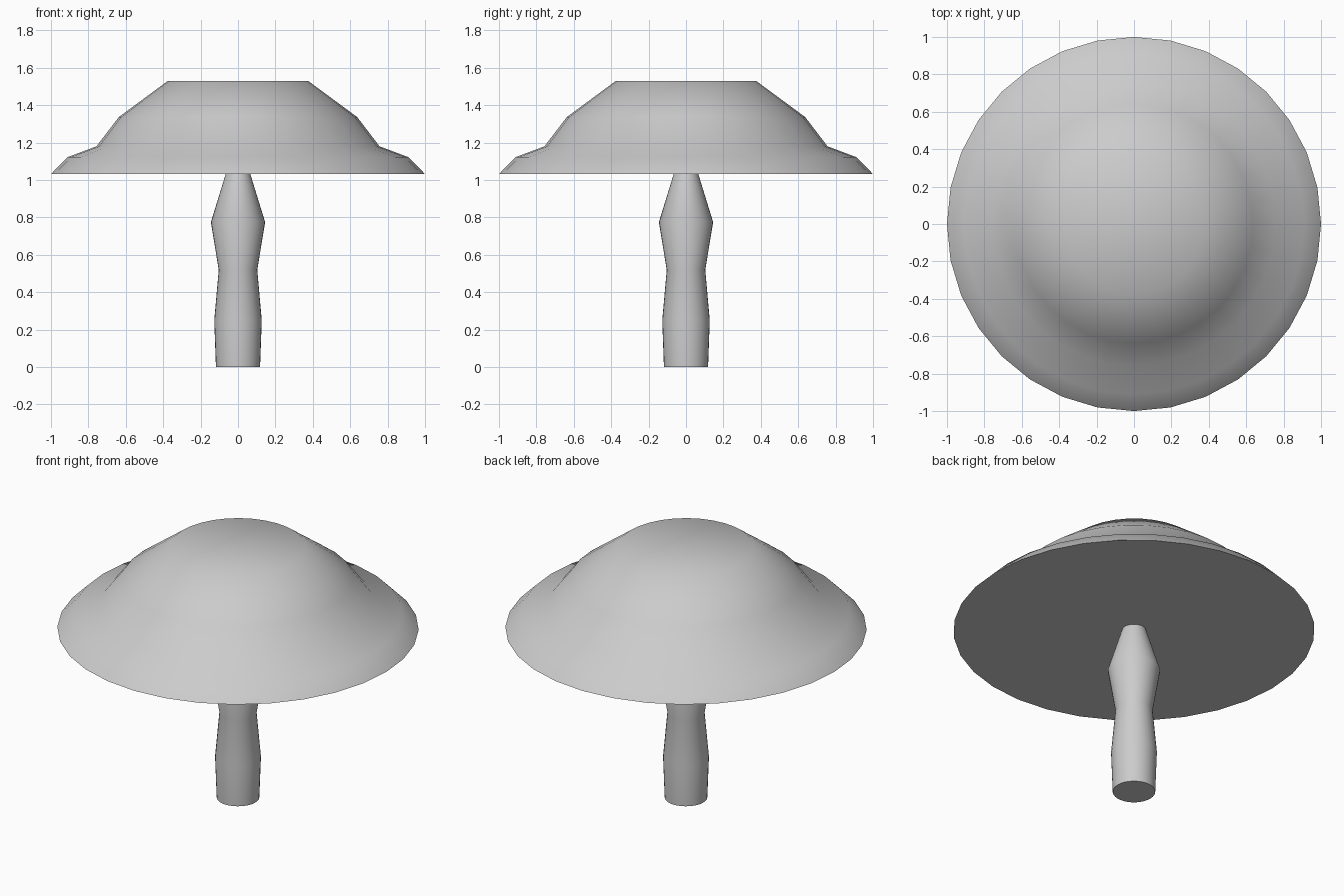
import bpy, bmesh
from math import pi, radians, sin, cos

if "Cube" in bpy.data.objects:
    bpy.data.objects.remove(bpy.data.objects["Cube"])

SIDES = 32


def lathe(name, profile):
    """Closed solid of revolution from (radius, z) points, bottom to top."""
    bm = bmesh.new()
    rings = [[bm.verts.new((r * cos(2 * pi * i / SIDES), r * sin(2 * pi * i / SIDES), z))
              for i in range(SIDES)] for r, z in profile]
    for low, high in zip(rings, rings[1:]):
        for i in range(SIDES):
            j = (i + 1) % SIDES
            bm.faces.new((low[i], low[j], high[j], high[i]))
    # end caps as triangle fans
    for ring, z in ((rings[0], profile[0][1]), (rings[-1], profile[-1][1])):
        centre = bm.verts.new((0, 0, z))
        for i in range(SIDES):
            bm.faces.new((ring[i], ring[(i + 1) % SIDES], centre))
    bmesh.ops.recalc_face_normals(bm, faces=bm.faces)
    mesh = bpy.data.meshes.new(name)
    bm.to_mesh(mesh)
    bm.free()
    obj = bpy.data.objects.new(name, mesh)
    bpy.context.collection.objects.link(obj)
    bpy.ops.object.select_all(action='DESELECT')
    obj.select_set(True)
    bpy.context.view_layer.objects.active = obj
    bpy.ops.object.shade_smooth_by_angle(angle=radians(60))
    return obj


# Stem: bulging column tapering into the cap
lathe("stem", [(0.118, 0), (0.127, 0.25), (0.103, 0.52), (0.145, 0.775), (0.066, 1.032)])

# Cap: flared brim, raised dome, flat top and flat underside
lathe("cap", [(1.0, 1.032), (0.91, 1.123), (0.757, 1.18), (0.637, 1.337), (0.375, 1.53)])
